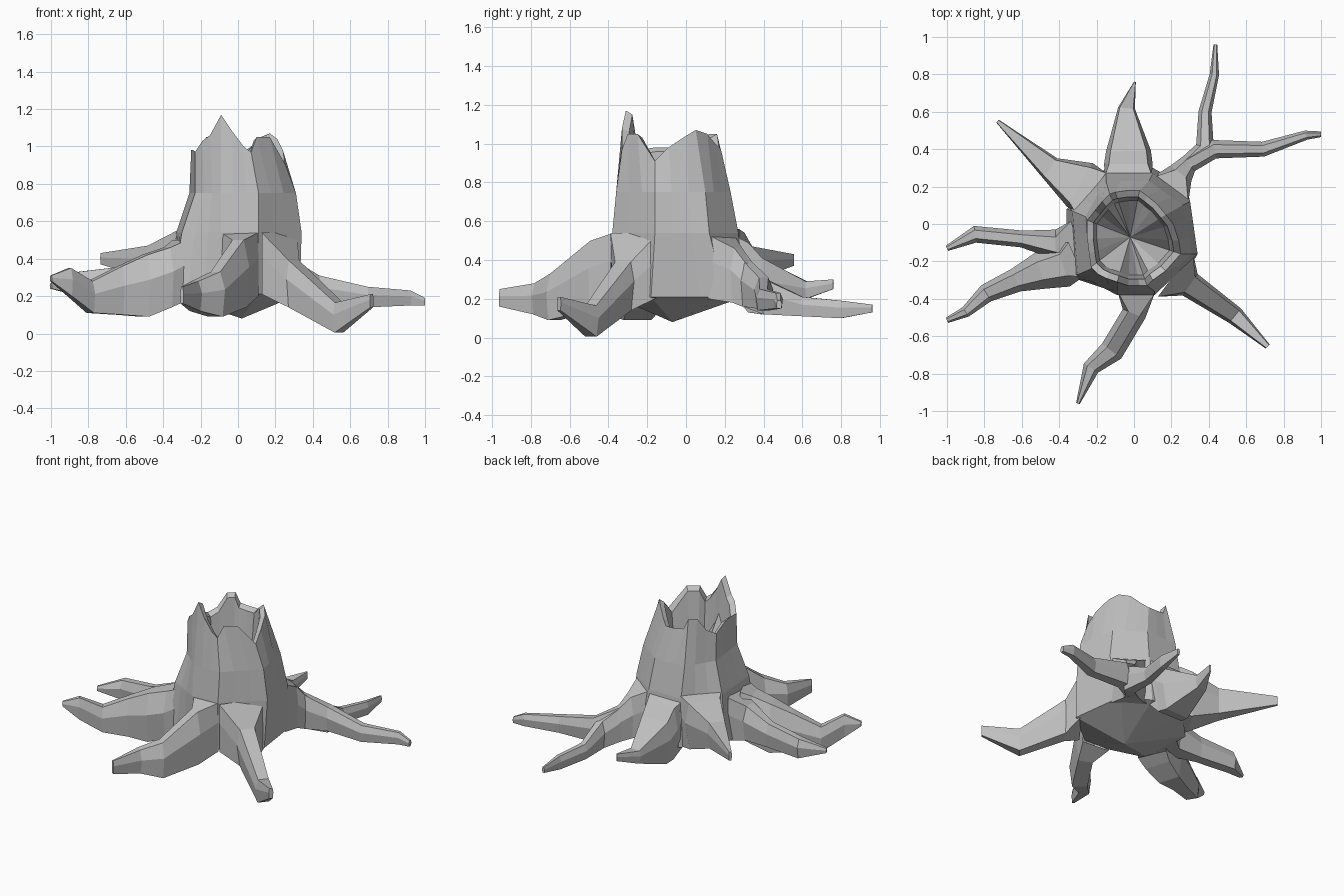
import bpy
import bmesh
from mathutils import Vector

cube = bpy.data.objects.get("Cube")
if cube:
    bpy.data.objects.remove(cube, do_unlink=True)

# One plain grey for the whole stump
bark = bpy.data.materials.new("grey_bark")
bark.use_nodes = True
bark.diffuse_color = (.53, .53, .53, 1)
bark.node_tree.nodes["Principled BSDF"].inputs["Base Color"].default_value = bark.diffuse_color


def finish(name, bm):
    """Turn a bmesh into a flat shaded object with the bark material."""
    bmesh.ops.recalc_face_normals(bm, faces=bm.faces)
    mesh = bpy.data.meshes.new(name)
    bm.to_mesh(mesh)
    bm.free()
    mesh.materials.append(bark)
    obj = bpy.data.objects.new(name, mesh)
    bpy.context.collection.objects.link(obj)
    return obj


def bridge(bm, lower, upper):
    """Join two closed rings of vertices with quads."""
    count = len(lower)
    for i in range(count):
        j = (i + 1) % count
        bm.faces.new((lower[i], lower[j], upper[j], upper[i]))


def cap_to_point(bm, ring, point):
    """Close a ring with a fan of triangles."""
    tip = bm.verts.new(point)
    for i, vert in enumerate(ring):
        bm.faces.new((vert, ring[(i + 1) % len(ring)], tip))


def build_trunk():
    bm = bmesh.new()
    foot = [(-.09, -.36), (.1, -.37), (.33, -.18), (.28, .2),
            (.1, .3), (-.15, .3), (-.36, .08), (-.36, -.28)]
    waist = [(-.09, -.38), (.11, -.38), (.34, -.16), (.3, .12),
             (.1, .27), (-.15, .27), (-.33, .07), (-.3, -.27)]
    neck = [(-.09, -.36), (.11, -.36), (.31, -.16), (.26, .1),
            (.08, .23), (-.15, .23), (-.26, .04), (-.23, -.24)]
    # Jagged broken rim, three points to each side of the trunk
    rim = [(-.09, -.31, 1.17), (-.03, -.33, 1.08), (.03, -.33, 1),
           (.07, -.33, .97), (.1, -.3, 1.05), (.17, -.25, 1.05),
           (.25, -.16, .91), (.24, -.09, .98), (.21, 0, 1.04),
           (.17, .05, 1.07), (.12, .11, 1.05), (.07, .15, 1),
           (.03, .18, .97), (-.03, .18, .97), (-.1, .17, .98),
           (-.13, .16, 1.05), (-.17, .12, 1.05), (-.21, .07, .96),
           (-.25, .02, .93), (-.25, -.08, .98), (-.24, -.16, .98),
           (-.23, -.23, .97), (-.19, -.27, 1.03), (-.15, -.29, 1.06)]

    def tripled(points, z):
        ring = []
        for i, point in enumerate(points):
            a, b = Vector(point), Vector(points[(i + 1) % len(points)])
            ring += [bm.verts.new((*a.lerp(b, step / 3), z)) for step in range(3)]
        return ring

    rings = [tripled(foot, .21), tripled(waist, .54), tripled(neck, .75)]
    rings.append([bm.verts.new(p) for p in rim])
    # Thin wall and pointed hollow
    middle = Vector((-.02, -.07))
    for scale, drop in ((.86, .02), (.78, .25)):
        inner = []
        for x, y, z in rim:
            flat = middle.lerp(Vector((x, y)), scale)
            inner.append(bm.verts.new((flat.x, flat.y, z - drop)))
        rings.append(inner)
    for lower, upper in zip(rings, rings[1:]):
        bridge(bm, lower, upper)
    cap_to_point(bm, rings[-1], (*middle, .52))
    # Underside comes to a shallow point
    cap_to_point(bm, rings[0], (.02, -.07, .08))
    finish("trunk", bm)


def build_root(name, stations, crown=.5):
    """Sweep a root along stations of x, y, bottom, top, width.

    The first station is a square collar against the trunk, left open."""
    bm = bmesh.new()
    rings = []
    for i, (x, y, bottom, top, width) in enumerate(stations):
        before, after = stations[max(i - 1, 0)], stations[min(i + 1, len(stations) - 1)]
        along = Vector((after[0] - before[0], after[1] - before[1])).normalized()
        side = Vector((-along.y, along.x)) * width / 2
        shoulder = bottom + (top - bottom) * .6
        base, ridge = (.75, crown) if i else (1, 1)
        profile = [(-base, bottom), (base, bottom), (1, shoulder),
                   (ridge, top), (-ridge, top), (-1, shoulder)]
        rings.append([bm.verts.new((x + side.x * s, y + side.y * s, z)) for s, z in profile])
    for lower, upper in zip(rings, rings[1:]):
        bridge(bm, lower, upper)
    bm.faces.new(rings[-1])
    finish(name, bm)


build_trunk()

# Front roots, each growing out of one side of the trunk
build_root("front_left_root", [
    (.22, -.265, .21, .54, .31), (.3, -.325, .14, .39, .14),
    (.54, -.49, .005, .165, .1), (.715, -.655, .14, .21, .03)], .7)
build_root("front_root", [
    (.01, -.365, .2, .54, .2), (0, -.48, .14, .5, .13),
    (-.12, -.68, .09, .33, .13), (-.23, -.77, .12, .28, .09), (-.3, -.96, .16, .25, .02)])

# Side roots, close together on the same side
build_root("right_front_root", [
    (-.31, -.19, .18, .5, .2), (-.38, -.22, .14, .46, .24), (-.5, -.25, .09, .42, .2),
    (-.63, -.3, .1, .36, .13), (-.79, -.37, .11, .28, .1), (-.9, -.47, .2, .35, .06),
    (-1, -.515, .28, .31, .03)])
build_root("right_root", [
    (-.31, -.08, .2, .5, .2), (-.42, -.11, .2, .43, .16), (-.6, -.08, .2, .36, .09),
    (-.85, -.055, .2, .33, .09), (-1, -.13, .24, .27, .03)])

# Back roots, tapering like fins
build_root("back_right_root", [
    (-.23, .165, .21, .56, .27), (-.29, .21, .22, .54, .27),
    (-.45, .3, .29, .47, .13), (-.73, .55, .37, .43, .02)], .8)
build_root("back_root", [
    (-.03, .26, .2, .52, .25), (-.03, .32, .13, .49, .26), (-.03, .39, .12, .41, .24),
    (-.04, .62, .2, .29, .09), (.005, .76, .25, .3, .01)], .8)

# Forked root: a shared stem with two branches
stem = [(.19, .18, .2, .53, .24), (.25, .27, .18, .46, .14), (.29, .32, .16, .39, .1)]
build_root("fork_back_branch", stem + [
    (.38, .41, .12, .3, .1), (.38, .6, .11, .21, .07), (.43, .8, .1, .19, .05), (.435, .96, .13, .17, .02)])
build_root("fork_left_branch", stem + [
    (.43, .4, .15, .31, .1), (.69, .4, .14, .25, .08), (.92, .475, .15, .23, .05), (1, .48, .15, .19, .03)])
